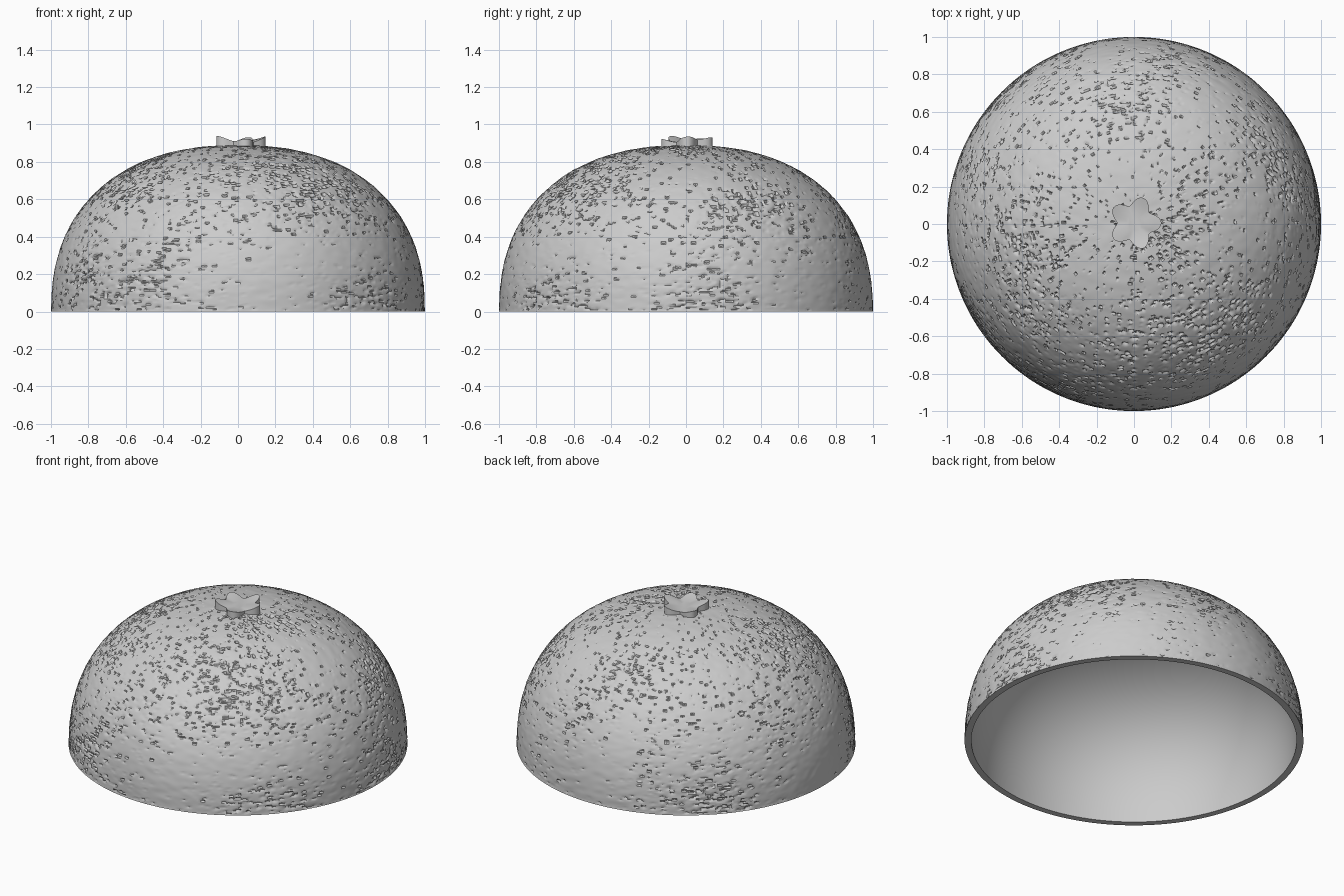
import bpy, bmesh, math
from mathutils import Vector, noise

cube = bpy.data.objects.get("Cube")
if cube:
    bpy.data.objects.remove(cube)

grey = bpy.data.materials.new("plain grey")
grey.use_nodes = True
grey.diffuse_color = (0.6, 0.6, 0.6, 1)
grey.node_tree.nodes["Principled BSDF"].inputs["Base Color"].default_value = (0.6, 0.6, 0.6, 1)

SEGMENTS = 440
HEIGHT = 0.89
WALL = 0.04
POWER = 2.3


def finish(bm, name):
    bmesh.ops.recalc_face_normals(bm, faces=bm.faces)
    mesh = bpy.data.meshes.new(name)
    bm.to_mesh(mesh)
    bm.free()
    mesh.materials.append(grey)
    obj = bpy.data.objects.new(name, mesh)
    bpy.context.collection.objects.link(obj)
    bpy.ops.object.select_all(action='DESELECT')
    obj.select_set(True)
    bpy.context.view_layer.objects.active = obj
    bpy.ops.object.shade_smooth_by_angle(angle=math.radians(40))
    return obj


def dome_point(theta, phi, radius, height):
    # Rounded dome that is fuller than a plain ellipsoid
    c, s = math.cos(phi), math.sin(phi)
    rho = ((c / radius) ** POWER + (s / height) ** POWER) ** (-1 / POWER)
    return Vector((rho * c * math.cos(theta), rho * c * math.sin(theta), rho * s))


def peel_depth(p):
    # Short dash-like pores in patches, over faint ripples
    q = Vector((p.x * 24, p.y * 38, (p.z + 0.15 * p.x) * 52))
    distance = noise.voronoi(q)[0][0]
    patch = noise.noise(p * 2.3 + Vector((3, 1, 7)))
    reach = 0.29 + 0.22 * patch
    pore = max(0, min(1, (reach - distance) / 0.12))
    ripple = noise.noise(q * 0.55)
    return 0.012 * pore + 0.002 * (ripple + 0.5)


def add_rings(bm, count, radius, height, textured):
    rings = []
    for i in range(count):
        phi = math.pi / 2 * i / count
        ring = []
        for j in range(SEGMENTS):
            p = dome_point(math.tau * j / SEGMENTS, phi, radius, height)
            if textured and i:
                p -= p.normalized() * peel_depth(p)
            ring.append(bm.verts.new(p))
        rings.append(ring)
    apex = bm.verts.new((0, 0, height))
    for low, high in zip(rings, rings[1:]):
        bridge(bm, low, high)
    for j in range(SEGMENTS):
        bm.faces.new((rings[-1][j], rings[-1][(j + 1) % SEGMENTS], apex))
    return rings[0]


def bridge(bm, a, b):
    n = len(a)
    for j in range(n):
        k = (j + 1) % n
        bm.faces.new((a[j], a[k], b[k], b[j]))


# Hollow half peel: pitted outside, smooth inside, flat rim
bm = bmesh.new()
outer_rim = add_rings(bm, 190, 1, HEIGHT, True)
inner_rim = add_rings(bm, 28, 1 - WALL, HEIGHT - WALL, False)
bridge(bm, outer_rim, inner_rim)
finish(bm, "fruit_peel")

# Five-lobed stem cap with lifted tips
bm = bmesh.new()
CAP_SIDES = 60
levels = []
for scale, top in ((1, False), (1, True), (0.75, True), (0.4, True)):
    ring = []
    for j in range(CAP_SIDES):
        a = math.tau * j / CAP_SIDES
        lobe = 0.5 + 0.5 * math.cos(5 * a)
        r = (0.095 + 0.047 * lobe ** 0.8) * scale
        z = 0.905 + scale ** 2 * (0.006 + 0.02 * lobe) if top else 0.875
        if top:
            z += 0.008 * scale * math.sin(2 * a + 0.6)
        ring.append(bm.verts.new((r * math.cos(a) + 0.005, r * math.sin(a) + 0.005, z)))
    levels.append(ring)
for low, high in zip(levels, levels[1:]):
    bridge(bm, low, high)
bm.faces.new(levels[0])
bm.faces.new(levels[-1])
finish(bm, "stem_cap")
